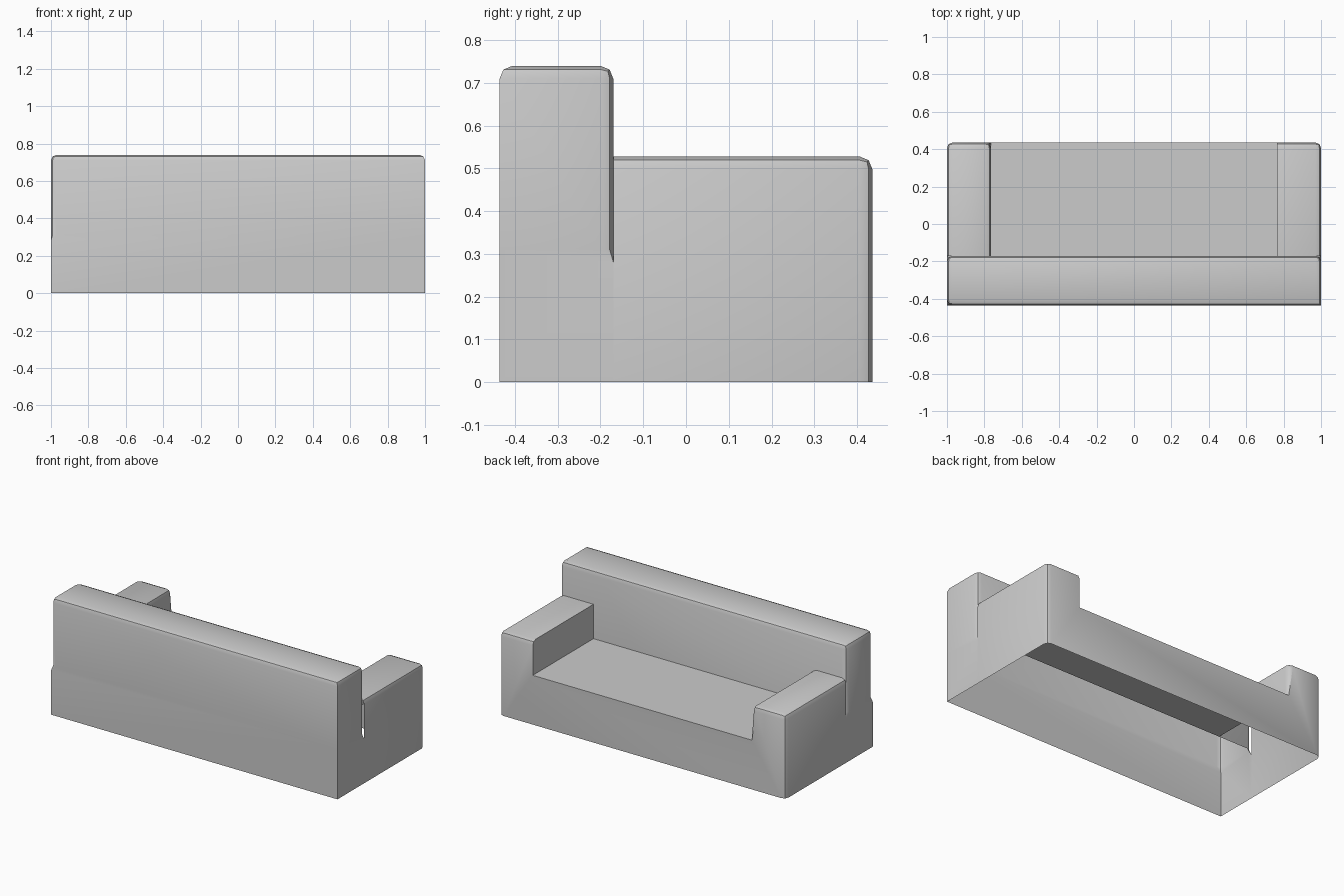
import bpy, bmesh

if "Cube" in bpy.data.objects:
    bpy.data.objects.remove(bpy.data.objects["Cube"])

W, D = 1.0, 0.436            # half width, half depth
SPLIT = -0.17                # where the back meets the seat
SEAT, ARM, TOP = 0.311, 0.528, 0.74
INNER = 0.765                # inner side of the arms
R = 0.03                     # edge rounding


def near(a, b):
    return abs(a - b) < 1e-4


def finish(bm, name, rounded):
    """Round the edges whose midpoint passes the test, then make the object."""
    bmesh.ops.recalc_face_normals(bm, faces=bm.faces)
    edges = []
    for e in bm.edges:
        mid = (e.verts[0].co + e.verts[1].co) / 2
        if len(e.link_faces) == 2 and e.calc_face_angle() > 1 and rounded(*mid):
            edges.append(e)
    bmesh.ops.bevel(bm, geom=edges, offset=R, offset_type='OFFSET', segments=2,
                    profile=0.5, affect='EDGES', clamp_overlap=True)
    mesh = bpy.data.meshes.new(name)
    bm.to_mesh(mesh)
    bm.free()
    obj = bpy.data.objects.new(name, mesh)
    bpy.context.collection.objects.link(obj)
    bpy.ops.object.select_all(action='DESELECT')
    obj.select_set(True)
    bpy.context.view_layer.objects.active = obj
    bpy.ops.object.shade_smooth_by_angle(angle=0.55)
    return obj


# Backrest: box split at seat height, open below and towards the seat hollow
bm = bmesh.new()
bmesh.ops.create_cube(bm, size=1)
for v in bm.verts:
    v.co = (v.co.x * 2 * W, SPLIT if v.co.y > 0 else -D, TOP if v.co.z > 0 else 0)
bmesh.ops.bisect_plane(bm, geom=bm.verts[:] + bm.edges[:] + bm.faces[:],
                       plane_co=(0, 0, SEAT), plane_no=(0, 0, 1))
hidden = []
for f in bm.faces:
    c = f.calc_center_median()
    if near(c.z, 0) or (near(c.y, SPLIT) and c.z < SEAT):
        hidden.append(f)
bmesh.ops.delete(bm, geom=hidden, context='FACES')


def backrest_edges(x, y, z):
    front_corner = near(y, SPLIT) and near(abs(x), W) and z > SEAT
    left_rear_corner = near(x, -W) and near(y, -D) and z > SEAT
    return near(z, TOP) or front_corner or left_rear_corner


finish(bm, "backrest", backrest_edges)

# Seat and arms: U-shaped outline pulled forward, open below and behind
bm = bmesh.new()
outline = [(-W, 0), (-W, ARM), (-INNER, ARM), (-INNER, SEAT),
           (INNER, SEAT), (INNER, ARM), (W, ARM), (W, 0)]
rear = [bm.verts.new((x, SPLIT, z)) for x, z in outline]
front = [bm.verts.new((x, D, z)) for x, z in outline]
for i in range(len(outline) - 1):
    bm.faces.new((rear[i], rear[i + 1], front[i + 1], front[i]))
bm.faces.new(front)


def arm_edges(x, y, z):
    outer = near(abs(x), W)
    top_front = near(z, ARM) and near(y, D)
    left_inner = near(x, -INNER) and z > SEAT + 0.01
    return outer or top_front or left_inner


finish(bm, "seat_and_arms", arm_edges)
